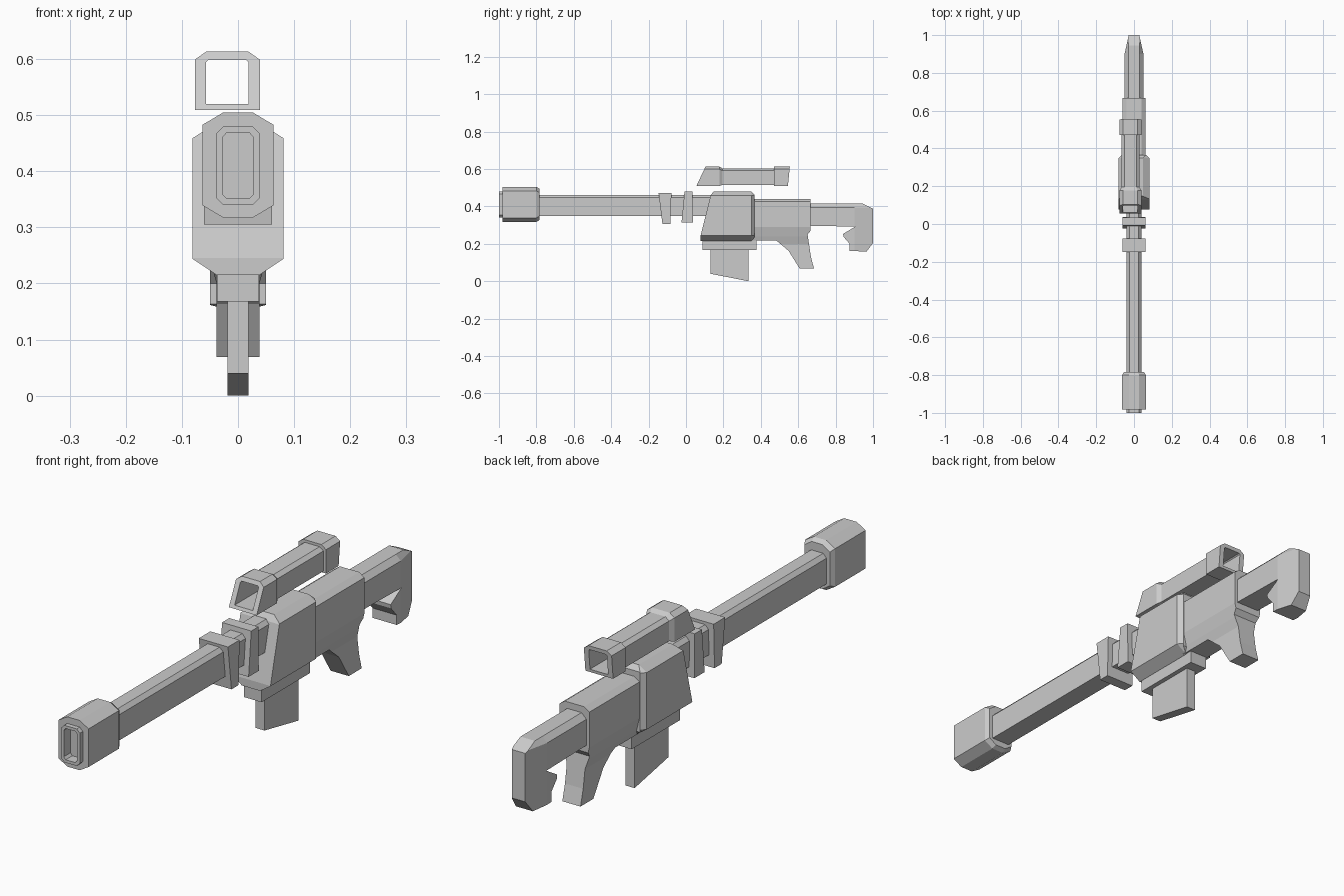
import bpy, bmesh
from mathutils import Vector

if "Cube" in bpy.data.objects:
    bpy.data.objects.remove(bpy.data.objects["Cube"])


def finish(name, bm):
    bmesh.ops.recalc_face_normals(bm, faces=bm.faces)
    me = bpy.data.meshes.new(name)
    bm.to_mesh(me)
    bm.free()
    ob = bpy.data.objects.new(name, me)
    bpy.context.collection.objects.link(ob)
    return ob


def lerp(t, table):
    """Piecewise linear lookup in (key, value) pairs."""
    if t <= table[0][0]:
        return table[0][1]
    for (a, va), (b, vb) in zip(table, table[1:]):
        if t <= b:
            return va + (vb - va) * (t - a) / (b - a)
    return table[-1][1]


def slab(name, outline, by_z, by_y=((0, 1),)):
    """Side outline (y, z) with half width given by height and by length."""
    bm = bmesh.new()
    sides = [[bm.verts.new((s, y, z)) for y, z in outline] for s in (-1, 1)]
    n = len(outline)
    for side in sides:
        bm.faces.new(side)
    for i in range(n):
        j = (i + 1) % n
        bm.faces.new((sides[0][i], sides[0][j], sides[1][j], sides[1][i]))
    cuts = [((0, 0, z), (0, 0, 1)) for z, _ in by_z] + [((0, y, 0), (0, 1, 0)) for y, _ in by_y]
    for co, no in cuts:
        bmesh.ops.bisect_plane(bm, geom=bm.verts[:] + bm.edges[:] + bm.faces[:],
                               plane_co=Vector(co), plane_no=Vector(no), dist=1e-5)
    for v in bm.verts:
        v.co.x *= min(lerp(v.co.z, by_z), lerp(v.co.y, by_y))
    return finish(name, bm)


def loft(name, rings, closed=False):
    """Skin a list of rings of equal length; cap the ends or join them."""
    bm = bmesh.new()
    vs = [[bm.verts.new(p) for p in r] for r in rings]
    n = len(vs[0])
    pairs = list(zip(vs, vs[1:])) + ([(vs[-1], vs[0])] if closed else [])
    for a, b in pairs:
        for i in range(n):
            j = (i + 1) % n
            bm.faces.new((a[i], a[j], b[j], b[i]))
    if not closed:
        bm.faces.new(vs[0])
        bm.faces.new(vs[-1])
    return finish(name, bm)


def octagon(y, w, z0, z1, cx, cz):
    return [(x, y, z) for x, z in (
        (-w + cx, z0), (w - cx, z0), (w, z0 + cz), (w, z1 - cz),
        (w - cx, z1), (cx - w, z1), (-w, z1 - cz), (-w, z0 + cz))]


def box_outline(y0, y1, z0, z1):
    return [(y0, z0), (y1, z0), (y1, z1), (y0, z1)]


# Muzzle brake with bevelled rear and recessed bore
loft("muzzle_brake", [
    octagon(-0.783, 0.053, 0.327, 0.494, 0.03, 0.02),
    octagon(-0.80, 0.063, 0.317, 0.505, 0.037, 0.022),
    octagon(-0.982, 0.063, 0.317, 0.505, 0.037, 0.022),
    octagon(-0.982, 0.039, 0.34, 0.48, 0.013, 0.013),
    octagon(-1.0, 0.039, 0.34, 0.48, 0.013, 0.013),
    octagon(-1.0, 0.028, 0.351, 0.469, 0.008, 0.009),
    octagon(-0.96, 0.028, 0.351, 0.469, 0.008, 0.009)])

# Barrel and its two collars
slab("barrel", box_outline(-0.80, 0.15, 0.35, 0.462), ((0.447, 0.039), (0.462, 0.025)))
slab("front_collar", [(-0.126, 0.305), (-0.083, 0.305), (-0.078, 0.473), (-0.147, 0.473)],
     ((0.3, 0.061), (0.5, 0.061)))
slab("rear_collar", [(-0.024, 0.313), (0.037, 0.313), (0.035, 0.48), (-0.008, 0.48)],
     ((0.3, 0.061), (0.5, 0.061)))

# Front receiver: sloped nose, chamfered top, bottom and rear
slab("front_receiver", [(0.078, 0.215), (0.35, 0.215), (0.366, 0.235), (0.366, 0.462),
                        (0.35, 0.48), (0.147, 0.48), (0.131, 0.457), (0.078, 0.245)],
     ((0.215, 0.038), (0.244, 0.081), (0.459, 0.081), (0.48, 0.048)),
     ((0.35, 0.081), (0.366, 0.064)))

# Rear receiver blending down into the grip
slab("rear_receiver_grip", [(0.34, 0.217), (0.484, 0.217), (0.548, 0.163), (0.607, 0.069),
                            (0.684, 0.069), (0.668, 0.13), (0.65, 0.25), (0.666, 0.27),
                            (0.666, 0.44), (0.34, 0.44)],
     ((0.2, 0.038), (0.24, 0.05), (0.29, 0.062), (0.425, 0.062), (0.44, 0.04)))

# Shoulder stock with hooked end
slab("stock", [(0.65, 0.297), (0.905, 0.292), (0.84, 0.253), (0.842, 0.238), (0.875, 0.2),
               (0.875, 0.163), (0.965, 0.158), (1.0, 0.205), (1.0, 0.388),
               (0.945, 0.415), (0.65, 0.415)],
     ((0.395, 0.05), (0.415, 0.03)), ((0.9, 0.05), (1.0, 0.028)))

# Magazine and its well
slab("magazine_well", box_outline(0.088, 0.377, 0.168, 0.23), ((0.1, 0.037), (0.3, 0.037)))
slab("magazine", [(0.131, 0.04), (0.334, 0.0), (0.334, 0.18), (0.131, 0.18)],
     ((0, 0.019), (0.2, 0.019)))


# Hollow scope: flared hood, slim tube and rear eyepiece, slightly off centre
def scope_ring(y, w, z0, z1, cx, cz, slope=0):
    pts = ((-w, z0), (w, z0), (w, z1 - cz), (w - cx, z1), (cx - w, z1), (-w, z1 - cz))
    return [(x - 0.019, y + slope * (z - 0.51), z) for x, z in pts]


big = (0.058, 0.509, 0.613, 0.02, 0.014)
tube = (0.047, 0.515, 0.603, 0.016, 0.012)
bore = (0.038, 0.52, 0.598, 0.004, 0.004)
loft("scope", [
    scope_ring(0.056, *big, slope=0.47),
    scope_ring(0.178, *big),
    scope_ring(0.195, *tube),
    scope_ring(0.47, *tube),
    scope_ring(0.47, *big),
    scope_ring(0.545, *big, slope=0.1),
    scope_ring(0.545, *bore, slope=0.1),
    scope_ring(0.056, *bore, slope=0.47)], closed=True)
